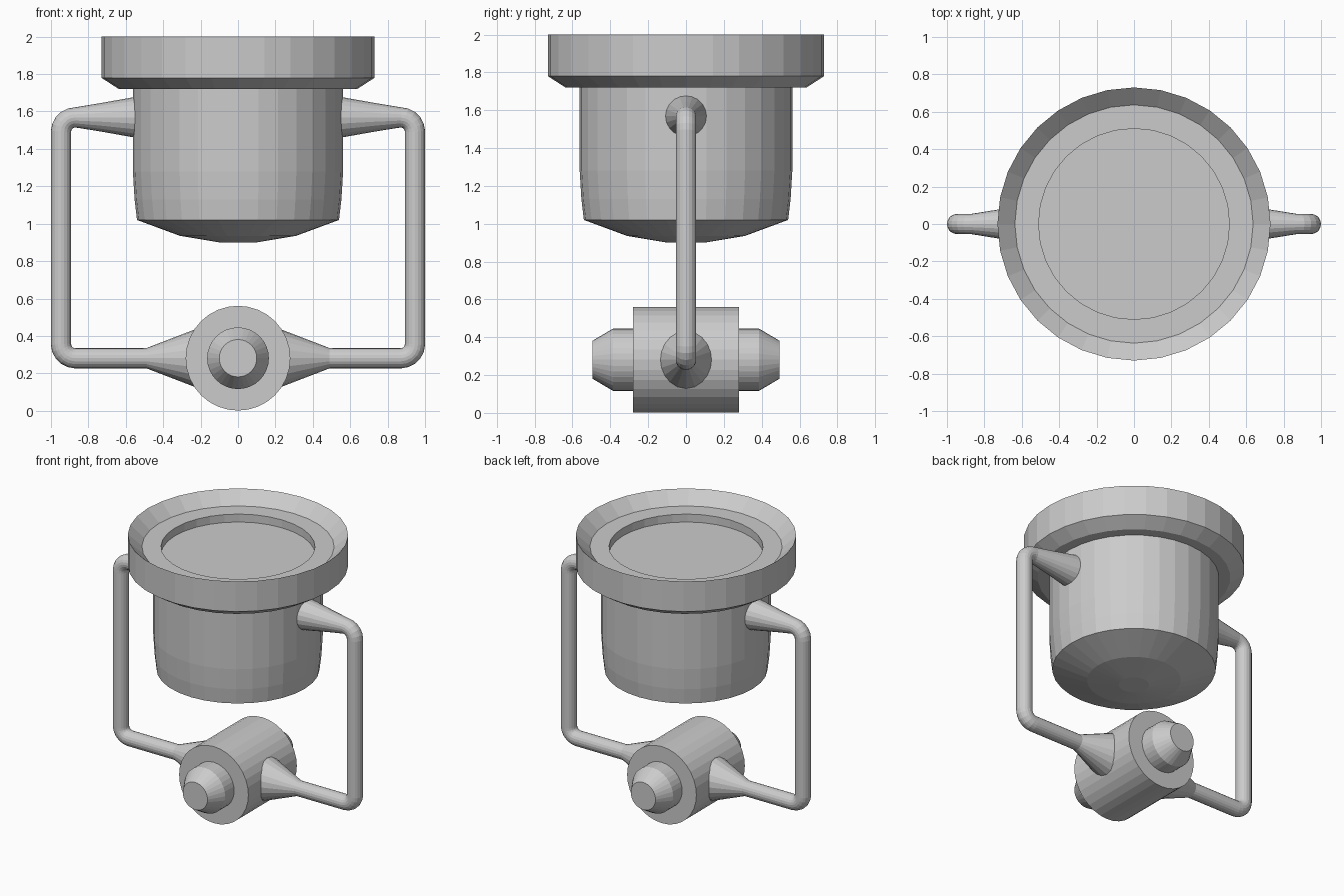
import bpy, bmesh
from math import sin, cos, pi
from mathutils import Vector, Matrix

if "Cube" in bpy.data.objects:
    bpy.data.objects.remove(bpy.data.objects["Cube"])


def make_object(name, rings, matrix=Matrix()):
    """Skin equal-length rings of points, cap both ends."""
    bm = bmesh.new()
    loops = [[bm.verts.new(p) for p in ring] for ring in rings]
    n = len(loops[0])
    for a, b in zip(loops, loops[1:]):
        for i in range(n):
            j = (i + 1) % n
            bm.faces.new((a[i], a[j], b[j], b[i]))
    bm.faces.new(loops[0][::-1])
    bm.faces.new(loops[-1])
    bm.transform(matrix)
    bmesh.ops.recalc_face_normals(bm, faces=bm.faces)
    mesh = bpy.data.meshes.new(name)
    bm.to_mesh(mesh)
    bm.free()
    ob = bpy.data.objects.new(name, mesh)
    bpy.context.collection.objects.link(ob)
    return ob


def lathe(name, profile, sides=32, matrix=Matrix()):
    rings = [[(r * cos(2 * pi * i / sides), r * sin(2 * pi * i / sides), h)
              for i in range(sides)] for r, h in profile]
    return make_object(name, rings, matrix)


def sweep(name, path, side, sides=20):
    """Round tube through (x, z, radius) stations in the XZ plane."""
    pts = [Vector((x * side, 0, z)) for x, z, r in path]
    rings = []
    for k, p in enumerate(pts):
        before = (p - pts[k - 1]).normalized() if k else Vector()
        after = (pts[k + 1] - p).normalized() if k + 1 < len(pts) else Vector()
        t = (before + after).normalized()
        v = Vector((0, 1, 0))
        u = v.cross(t)
        r = path[k][2]
        rings.append([p + r * (u * cos(2 * pi * i / sides) + v * sin(2 * pi * i / sides))
                      for i in range(sides)])
    return make_object(name, rings)


def corner(cx, cz, start, end, bend=0.075, r=0.054, steps=5):
    return [(cx + bend * cos(a), cz + bend * sin(a), r)
            for a in (start + (end - start) * k / steps for k in range(steps + 1))]


# Lamp housing with domed back, collar, sloped bezel and recessed lens
lathe("lamp_housing", [
    (0.10, 0.90), (0.31, 0.935), (0.54, 1.02), (0.553, 1.13), (0.562, 1.28),
    (0.562, 1.72), (0.637, 1.72), (0.73, 1.78), (0.73, 2.0),
    (0.637, 1.915), (0.51, 1.915), (0.51, 1.857)])

# Pivot hub lying along y, with tapered end knobs
along_y = Matrix.Translation((0, 0, 0.281)) @ Matrix.Rotation(pi / 2, 4, 'X')
lathe("pivot_hub", [
    (0.10, -0.495), (0.165, -0.385), (0.165, -0.28), (0.28, -0.28),
    (0.28, 0.28), (0.165, 0.28), (0.165, 0.385), (0.10, 0.495)], 32, along_y)

# Yoke arms: flared root at the hub, bent tube, flared mount at the housing
arm = [(0.15, 0.281, 0.175), (0.22, 0.281, 0.158), (0.49, 0.281, 0.054)]
arm += corner(0.871, 0.356, -pi / 2, 0)
arm += corner(0.871, 1.493, 0, pi / 2)
arm += [(0.74, 1.569, 0.075), (0.56, 1.569, 0.107), (0.50, 1.569, 0.117)]
for label, side in (("right", 1), ("left", -1)):
    sweep("yoke_arm_" + label, arm, side)
